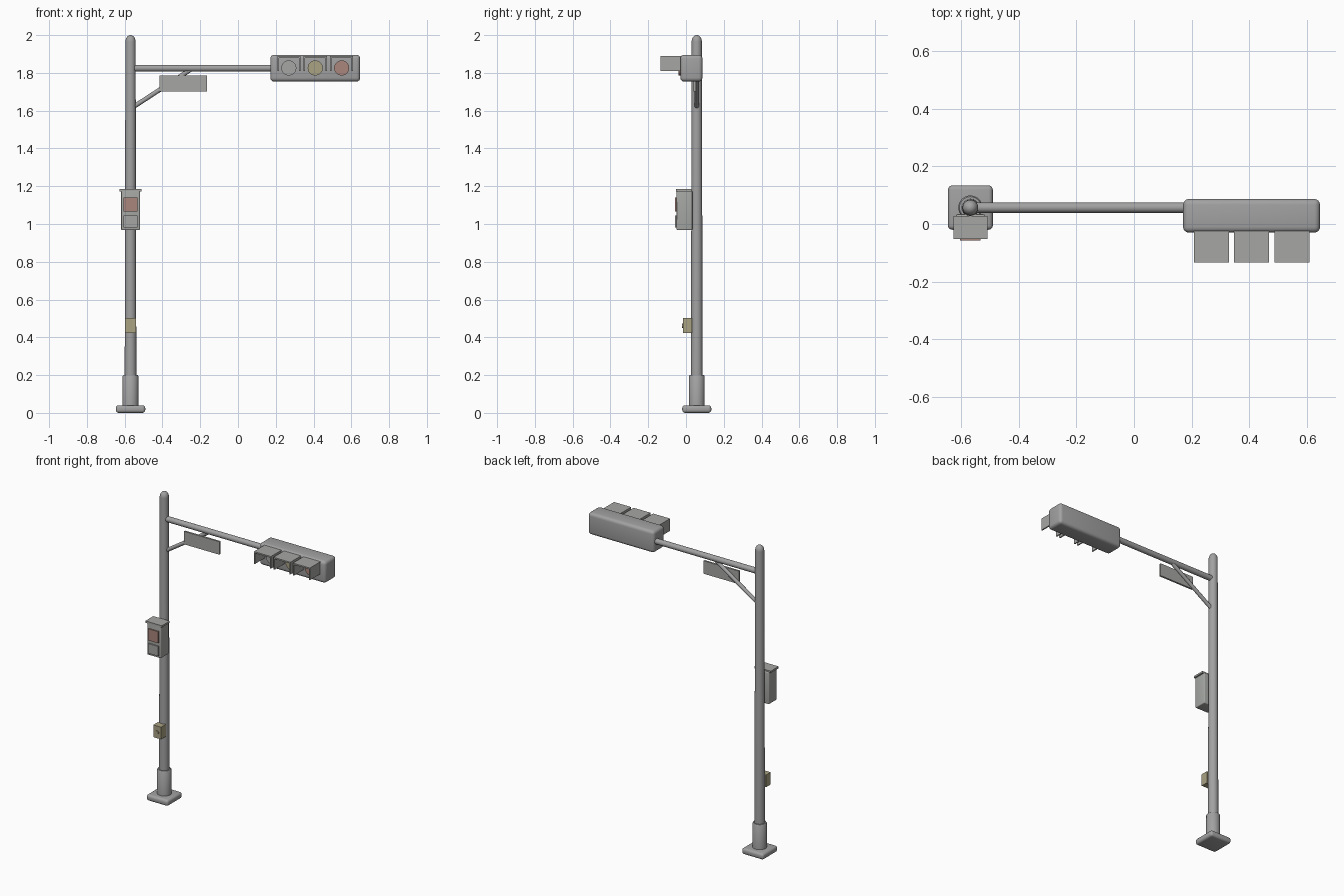
import bpy
import bmesh
import math
from mathutils import Matrix, Vector

cube = bpy.data.objects.get("Cube")
if cube:
    bpy.data.objects.remove(cube, do_unlink=True)


def material(name, r, g, b):
    mat = bpy.data.materials.new(name)
    mat.use_nodes = True
    mat.diffuse_color = (r, g, b, 1)
    mat.node_tree.nodes["Principled BSDF"].inputs["Base Color"].default_value = (r, g, b, 1)
    return mat


STEEL = material("grey steel", 0.36, 0.36, 0.36)
PANEL = material("pale grey panel", 0.38, 0.39, 0.37)
RED = material("dull red", 0.40, 0.24, 0.20)
YELLOW = material("dull yellow", 0.40, 0.36, 0.23)

POLE_X, POLE_Y = -0.569, 0.057


def finish(name, bm, mat):
    """Turn a bmesh into a shaded object."""
    bmesh.ops.recalc_face_normals(bm, faces=bm.faces[:])
    mesh = bpy.data.meshes.new(name)
    bm.to_mesh(mesh)
    bm.free()
    mesh.materials.append(mat)
    obj = bpy.data.objects.new(name, mesh)
    bpy.context.collection.objects.link(obj)
    bpy.ops.object.select_all(action="DESELECT")
    obj.select_set(True)
    bpy.context.view_layer.objects.active = obj
    bpy.ops.object.shade_smooth_by_angle(angle=math.radians(35))
    return obj


def add_box(bm, xs, ys, zs):
    low, high = Vector((xs[0], ys[0], zs[0])), Vector((xs[1], ys[1], zs[1]))
    matrix = Matrix.Translation((low + high) / 2) @ Matrix.Diagonal((*(high - low), 1))
    bmesh.ops.create_cube(bm, size=1, matrix=matrix)


def box(name, xs, ys, zs, mat, bevel=0.0):
    bm = bmesh.new()
    add_box(bm, xs, ys, zs)
    if bevel:
        bmesh.ops.bevel(bm, geom=bm.edges[:], offset=bevel, segments=4,
                        profile=0.5, affect="EDGES")
    return finish(name, bm, mat)


def rod(name, start, end, radius, mat, sides=24):
    start, end = Vector(start), Vector(end)
    axis = end - start
    turn = axis.to_track_quat("Z", "Y").to_matrix().to_4x4()
    bm = bmesh.new()
    bmesh.ops.create_cone(bm, cap_ends=True, segments=sides, radius1=radius, radius2=radius,
                          depth=axis.length, matrix=Matrix.Translation((start + end) / 2) @ turn)
    return finish(name, bm, mat)


def lathe(name, profile, mat, sides=32):
    """Revolve (radius, height) points about the pole's axis."""
    bm = bmesh.new()
    verts = [bm.verts.new((POLE_X + r, POLE_Y, z)) for r, z in profile]
    edges = [bm.edges.new(pair) for pair in zip(verts, verts[1:])]
    bmesh.ops.spin(bm, geom=verts + edges, cent=(POLE_X, POLE_Y, 0), axis=(0, 0, 1),
                   angle=math.tau, steps=sides, use_merge=True)
    bmesh.ops.remove_doubles(bm, verts=bm.verts[:], dist=0.0001)
    return finish(name, bm, mat)


def around(half, centre=POLE_X):
    return (centre - half, centre + half)


# Footing, sleeve and tapered pole with a domed cap
box("base_plate", around(0.078), around(0.077, POLE_Y), (0, 0.04), STEEL, 0.015)
lathe("pole_sleeve", [(0, 0.03), (0.042, 0.03), (0.042, 0.194), (0.038, 0.2), (0, 0.2)], STEEL)
dome = [(0.027 * math.cos(a), 1.965 + 0.035 * math.sin(a))
        for a in (math.pi / 2 * i / 8 for i in range(8))]
lathe("pole", [(0, 0.15), (0.031, 0.15)] + dome + [(0, 2.0)], STEEL)

# Mast arm and diagonal brace
rod("mast_arm", (POLE_X, POLE_Y, 1.825), (0.2, POLE_Y, 1.825), 0.018, STEEL)
rod("arm_brace", (POLE_X, POLE_Y, 1.61), (-0.25, POLE_Y, 1.818), 0.012, STEEL, 16)

# Blank sign hung below the arm
box("hanging_sign", (-0.416, -0.163), (0.041, 0.053), (1.702, 1.786), PANEL)

# Signal head
box("signal_housing", (0.171, 0.647), (-0.03, 0.087), (1.754, 1.896), STEEL, 0.02)

# Lenses, each under a three-sided visor
lenses = [("clear", 0.269, PANEL), ("yellow", 0.409, YELLOW), ("red", 0.549, RED)]
for label, x, mat in lenses:
    rod(label + "_lens", (x, -0.02, 1.826), (x, -0.041, 1.826), 0.04, mat, 32)
    bm = bmesh.new()
    depth = (-0.134, -0.022)
    add_box(bm, around(0.061, x), depth, (1.88, 1.889))
    for side in (-1, 1):
        add_box(bm, around(0.004, x + side * 0.057), depth, (1.81, 1.88))
    finish(label + "_visor", bm, PANEL)

# Pedestrian signal cabinet with roof and two front panels
box("cabinet", around(0.05), (-0.05, 0.034), (0.967, 1.175), PANEL, 0.006)
box("cabinet_roof", around(0.059), (-0.053, 0.028), (1.172, 1.184), PANEL)
box("cabinet_red_panel", around(0.036), (-0.058, -0.049), (1.066, 1.141), RED)
box("cabinet_lower_panel", around(0.036), (-0.058, -0.049), (0.982, 1.045), PANEL)

# Push button box
box("button_box", around(0.028), (-0.016, 0.032), (0.424, 0.503), YELLOW)
rod("push_button", (POLE_X, -0.01, 0.462), (POLE_X, -0.022, 0.462), 0.012, YELLOW, 16)
